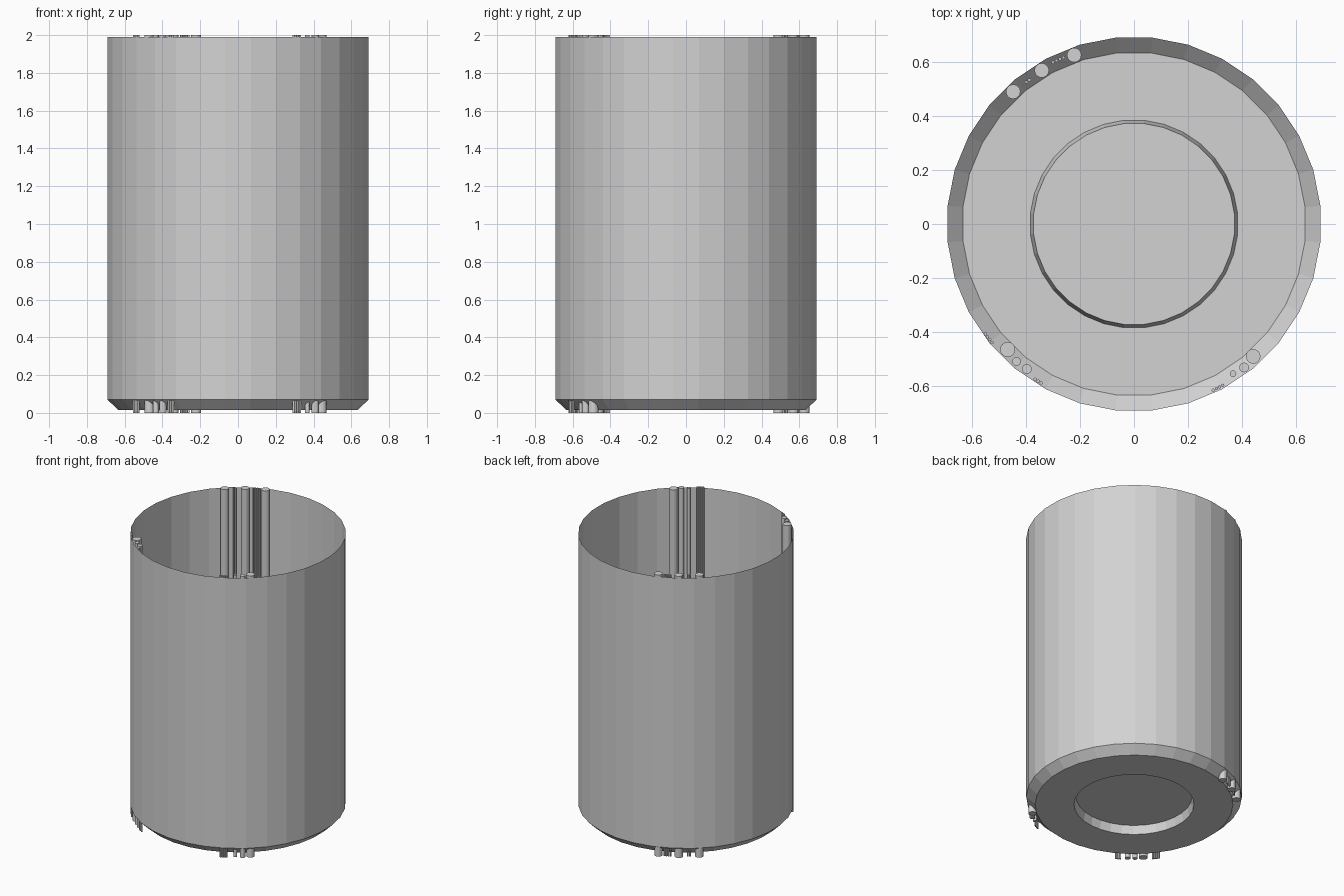
import bpy, bmesh
from math import sin, cos, radians, pi

cube = bpy.data.objects.get("Cube")
if cube:
    bpy.data.objects.remove(cube, do_unlink=True)

grey = bpy.data.materials.new("light_grey")
grey.use_nodes = True
grey.diffuse_color = (0.65, 0.65, 0.65, 1)
grey.node_tree.nodes["Principled BSDF"].inputs["Base Color"].default_value = (0.65, 0.65, 0.65, 1)

SIDES = 32


def finish(bm, name):
    mesh = bpy.data.meshes.new(name)
    bm.to_mesh(mesh)
    bm.free()
    mesh.materials.append(grey)
    obj = bpy.data.objects.new(name, mesh)
    bpy.context.collection.objects.link(obj)
    return obj


def lathe(name, profile):
    """Spin (radius, height) points into rings, closing the last ring with a disc."""
    bm = bmesh.new()
    rings = []
    for r, z in profile:
        angles = [(i + 0.5) * 2 * pi / SIDES for i in range(SIDES)]
        rings.append([bm.verts.new((r * cos(a), r * sin(a), z)) for a in angles])
    for upper, lower in zip(rings, rings[1:]):
        for i in range(SIDES):
            j = (i + 1) % SIDES
            bm.faces.new((upper[i], lower[i], lower[j], upper[j]))
    bm.faces.new(list(reversed(rings[-1])))
    return finish(bm, name)


def pipes(name, layout):
    """Upright rods, given as (angle in degrees, distance from axis, rod radius)."""
    bm = bmesh.new()
    for angle, dist, radius in layout:
        a = radians(angle)
        made = bmesh.ops.create_cone(bm, cap_ends=True, segments=16,
                                     radius1=radius, radius2=radius, depth=2)
        bmesh.ops.translate(bm, verts=made["verts"],
                            vec=(dist * cos(a), dist * sin(a), 1))
    return finish(bm, name)


def thin_row(start, step, count, dist):
    return [(start + i * step, dist, 0.006) for i in range(count)]


# Open-topped shell with chamfered foot and a raised centre in the base
lathe("cup_shell", [(0.694, 1.99), (0.694, 0.07), (0.637, 0.015),
                    (0.386, 0.015), (0.374, 0.075)])

# Rod clusters along the wall
pipes("back_right_rods",
      [(a, 0.664, 0.027) for a in (132.4, 121, 109.5)]
      + thin_row(126, 1.2, 2, 0.66) + thin_row(113, 1.2, 4, 0.67))
pipes("front_left_rods",
      [(-48, 0.66, 0.027), (-52.5, 0.67, 0.018), (-56.5, 0.665, 0.012)]
      + thin_row(-64.5, 1.1, 4, 0.682))
pipes("front_right_rods",
      [(224.8, 0.66, 0.028), (229.5, 0.67, 0.016), (233.5, 0.668, 0.018)]
      + thin_row(216.5, 1.1, 4, 0.685) + thin_row(237.5, 1.1, 3, 0.682))
